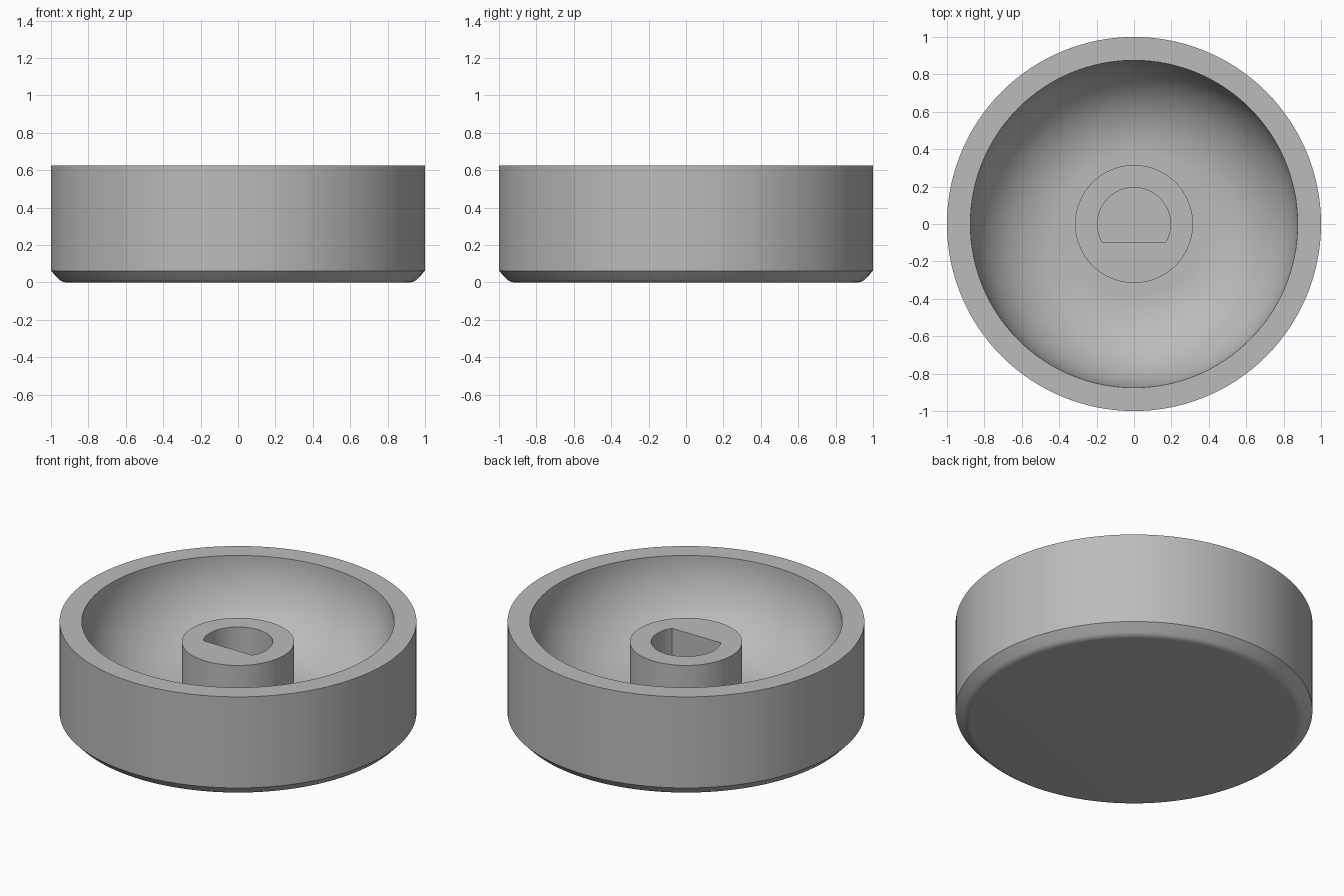
import bpy, bmesh, math
from mathutils import Vector

cube = bpy.data.objects.get("Cube")
if cube:
    bpy.data.objects.remove(cube)

SEGMENTS = 128
HEIGHT, FLOOR, BOSS_TOP = 0.625, 0.125, 0.5
OUTER, INNER, BOSS = 1.0, 0.875, 0.315
HOLE, FLAT_Y = 0.195, -0.1

grey = bpy.data.materials.new("grey plastic")
grey.use_nodes = True
colour = (0.5, 0.5, 0.5, 1)
grey.diffuse_color = colour
grey.node_tree.nodes["Principled BSDF"].inputs["Base Color"].default_value = colour


def arc(r, z, radius, start, end, steps):
    """Points on a circular arc in the profile plane, angles in degrees."""
    angles = [math.radians(start + (end - start) * i / steps) for i in range(steps + 1)]
    return [(r + radius * math.cos(a), z + radius * math.sin(a)) for a in angles]


def add_object(name, bm):
    bmesh.ops.remove_doubles(bm, verts=bm.verts, dist=1e-4)
    bmesh.ops.recalc_face_normals(bm, faces=bm.faces)
    mesh = bpy.data.meshes.new(name)
    bm.to_mesh(mesh)
    bm.free()
    mesh.materials.append(grey)
    obj = bpy.data.objects.new(name, mesh)
    bpy.context.collection.objects.link(obj)
    return obj


# Knob body: underside, softened chamfer, wall, rim, rounded bowl and central boss
bowl = INNER - FLOOR - 0.25
profile = [(0, 0)]
profile += arc(0.915, 0.06, 0.06, -90, -45, 6)
profile += [(OUTER, 0.062), (OUTER, HEIGHT)]
profile += arc(INNER - bowl, HEIGHT, bowl, 0, -90, 24)
profile += [(BOSS, FLOOR), (BOSS, BOSS_TOP), (0, BOSS_TOP)]

bm = bmesh.new()
verts = [bm.verts.new((r, 0, z)) for r, z in profile]
edges = [bm.edges.new(pair) for pair in zip(verts, verts[1:])]
bmesh.ops.spin(bm, geom=verts + edges, cent=(0, 0, 0), axis=(0, 0, 1),
               angle=math.tau, steps=SEGMENTS, use_merge=True)
knob = add_object("knob_body", bm)

# D-shaped shaft socket, cut down to the bowl floor
start = math.asin(FLAT_Y / HOLE)
sweep = math.pi - 2 * start
bm = bmesh.new()
outline = [bm.verts.new((HOLE * math.cos(start + sweep * i / 64),
                         HOLE * math.sin(start + sweep * i / 64), FLOOR)) for i in range(65)]
base = bm.faces.new(outline)
top = bmesh.ops.extrude_face_region(bm, geom=[base])["geom"]
bmesh.ops.translate(bm, vec=Vector((0, 0, HEIGHT)),
                    verts=[v for v in top if isinstance(v, bmesh.types.BMVert)])
cutter = add_object("socket_cutter", bm)
cutter.hide_render = True

bpy.ops.object.select_all(action="DESELECT")
bpy.context.view_layer.objects.active = knob
knob.select_set(True)
socket = knob.modifiers.new("socket", "BOOLEAN")
socket.operation = "DIFFERENCE"
socket.solver = "EXACT"
socket.object = cutter
bpy.ops.object.modifier_apply(modifier=socket.name)
bpy.data.objects.remove(cutter)

bpy.ops.object.shade_smooth_by_angle(angle=math.radians(30))
